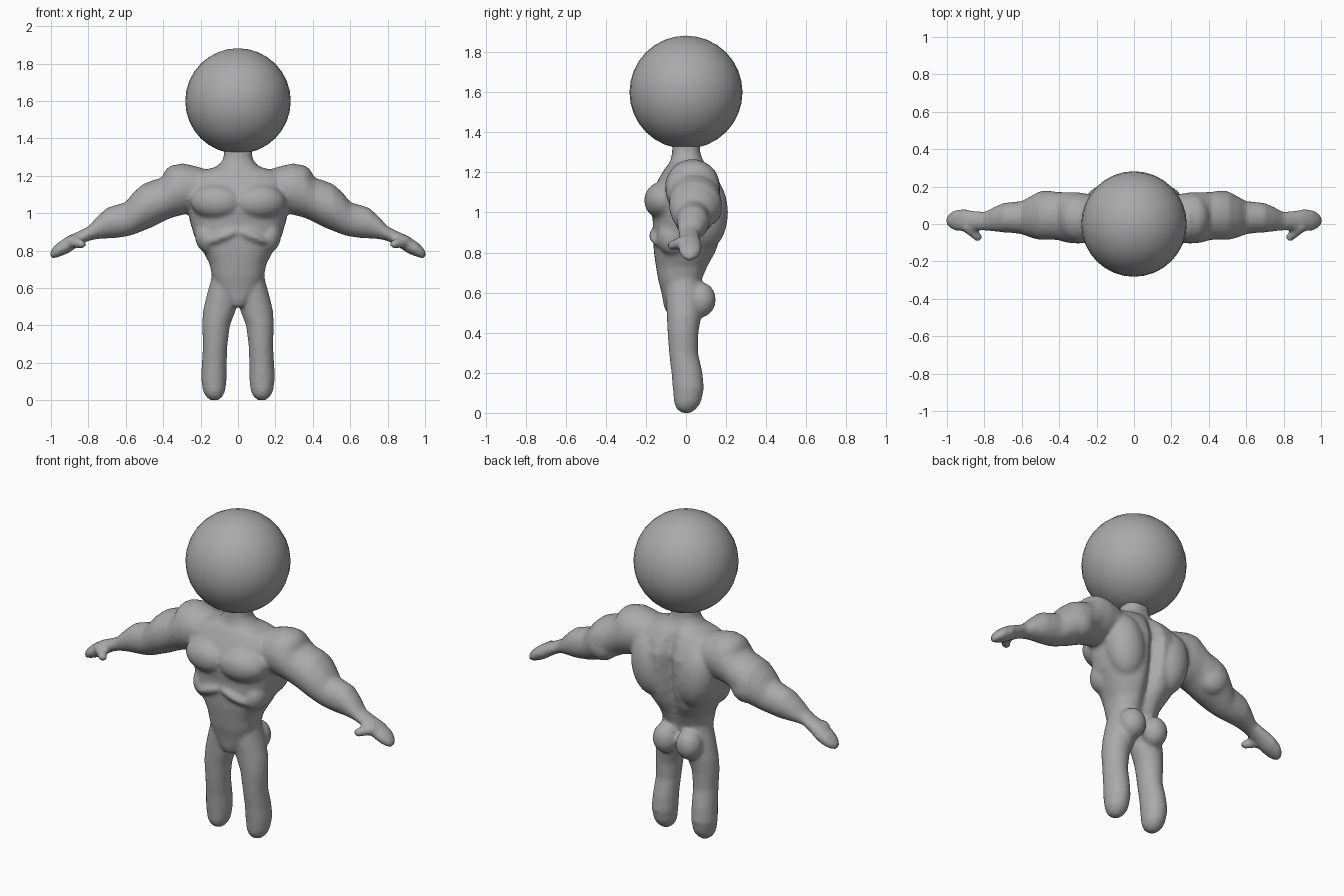
import bpy, bmesh, math
from mathutils import Matrix, Vector

skin = bpy.data.materials.new("grey_skin")
skin.diffuse_color = (0.4, 0.4, 0.4, 1)
body = bmesh.new()


def loft(rings):
    """Skin a list of closed point rings and cap both ends, facing outward."""
    vs = [[body.verts.new(p) for p in r] for r in rings]
    n = len(vs[0])
    faces = [body.faces.new((a[i], a[(i + 1) % n], b[(i + 1) % n], b[i]))
             for a, b in zip(vs, vs[1:]) for i in range(n)]
    faces += [body.faces.new(vs[0]), body.faces.new(vs[-1])]
    bmesh.ops.recalc_face_normals(body, faces=faces)


def oval(n=32, power=1.0):
    for i in range(n):
        a = math.tau * i / n
        c, s = math.cos(a), math.sin(a)
        yield math.copysign(abs(c) ** power, c), math.copysign(abs(s) ** power, s)


def blob(center, size, tilt=(0, 0, 0)):
    """Muscle ellipsoid on both sides; tilt is in degrees."""
    for s in (1, -1):
        m = Matrix.Translation((center[0] * s, center[1], center[2]))
        for axis, deg, k in zip("XYZ", tilt, (1, s, s)):
            m = m @ Matrix.Rotation(math.radians(deg * k), 4, axis)
        bmesh.ops.create_icosphere(body, subdivisions=3, radius=1,
                                   matrix=m @ Matrix.Diagonal((*size, 1)))


# Torso: z, half width, front y, back y, spine groove depth
torso = [(0.50, 0.03, -0.10, -0.02, 0), (0.54, 0.07, -0.112, 0.04, 0),
         (0.60, 0.115, -0.122, 0.07, 0.02), (0.66, 0.138, -0.138, 0.085, 0.02),
         (0.73, 0.152, -0.15, 0.115, 0.03), (0.80, 0.19, -0.16, 0.155, 0.05),
         (0.88, 0.235, -0.165, 0.18, 0.06), (0.95, 0.255, -0.165, 0.19, 0.06),
         (1.02, 0.265, -0.175, 0.195, 0.06), (1.10, 0.27, -0.17, 0.195, 0.05),
         (1.17, 0.27, -0.135, 0.165, 0.04), (1.22, 0.22, -0.105, 0.13, 0.02),
         (1.25, 0.11, -0.08, 0.09, 0), (1.29, 0.078, -0.07, 0.072, 0),
         (1.40, 0.07, -0.065, 0.065, 0)]
rings = []
for z, w, front, back, groove in torso:
    ring = []
    for c, s in oval(40, 0.85):
        x, y = c * w, (front + back) / 2 + s * (back - front) / 2
        if s > 0:
            y -= groove * math.exp(-(x / 0.035) ** 2)
        ring.append((x, y, z))
    rings.append(ring)
loft(rings)

# Legs: z, inner x, outer x, front y, back y
leg = [(0.0, 0.105, 0.15, -0.022, 0.025), (0.02, 0.082, 0.172, -0.048, 0.052),
       (0.05, 0.068, 0.188, -0.06, 0.074), (0.12, 0.06, 0.198, -0.066, 0.09),
       (0.20, 0.06, 0.193, -0.073, 0.083), (0.30, 0.056, 0.187, -0.085, 0.06),
       (0.40, 0.043, 0.192, -0.092, 0.062), (0.48, 0.012, 0.187, -0.096, 0.075),
       (0.56, 0.005, 0.168, -0.10, 0.08), (0.64, 0.01, 0.145, -0.10, 0.07),
       (0.72, 0.03, 0.13, -0.08, 0.06)]
# Arms: x, bottom z, top z, front y, back y
arm = [(0.15, 1.05, 1.23, -0.08, 0.13), (0.24, 1.01, 1.255, -0.10, 0.16),
       (0.30, 0.99, 1.268, -0.105, 0.17), (0.36, 0.975, 1.24, -0.10, 0.17),
       (0.41, 0.95, 1.19, -0.085, 0.172), (0.46, 0.925, 1.175, -0.085, 0.178),
       (0.51, 0.905, 1.155, -0.085, 0.172), (0.56, 0.885, 1.11, -0.07, 0.145),
       (0.60, 0.875, 1.06, -0.055, 0.122), (0.65, 0.868, 1.045, -0.048, 0.118),
       (0.70, 0.865, 1.03, -0.045, 0.112), (0.75, 0.862, 0.985, -0.04, 0.09),
       (0.80, 0.852, 0.93, -0.035, 0.065), (0.85, 0.825, 0.905, -0.035, 0.07),
       (0.91, 0.785, 0.878, -0.04, 0.08), (0.96, 0.765, 0.845, -0.035, 0.075),
       (0.99, 0.758, 0.815, -0.018, 0.055), (1.003, 0.768, 0.795, 0.0, 0.035)]
for s in (1, -1):
    loft([[(s * ((a + b) + c * (b - a)) / 2, ((f + k) + t * (k - f)) / 2, z)
           for c, t in oval()] for z, a, b, f, k in leg])
    loft([[(s * x, ((f + k) + c * (k - f)) / 2, ((a + b) + t * (b - a)) / 2)
           for c, t in oval()] for x, a, b, f, k in arm])

# Muscles
blob((0.115, -0.115, 1.06), (0.14, 0.093, 0.095), (8, 0, 8))      # chest
blob((0.15, 0.10, 1.00), (0.115, 0.11, 0.19), (0, 8, 0))          # upper back
blob((0.31, 0.035, 1.15), (0.095, 0.13, 0.115), (0, 25, 0))       # shoulder
blob((0.075, 0.075, 0.565), (0.075, 0.074, 0.088))                # buttock
blob((0.085, -0.125, 0.875), (0.105, 0.058, 0.032), (0, 22, 14))  # rib arch
blob((0.16, -0.06, 0.87), (0.07, 0.085, 0.09), (0, 15, 0))        # side ribs
blob((0.47, 0.10, 1.02), (0.09, 0.08, 0.09), (0, 25, 0))          # upper arm

# Thumbs
for i in range(6):
    t = i / 5
    blob(Vector((0.89, -0.015, 0.85)).lerp(Vector((0.835, -0.07, 0.835)), t),
         [0.034 - 0.010 * t] * 3)

mesh = bpy.data.meshes.new("body")
body.to_mesh(mesh)
body.free()
mesh.materials.append(skin)
body_obj = bpy.data.objects.new("body", mesh)
bpy.context.collection.objects.link(body_obj)
# Fuse the parts into one soft skin
fuse = body_obj.modifiers.new("fuse", "REMESH")
fuse.mode = "VOXEL"
fuse.voxel_size = 0.011
fuse.use_smooth_shade = True
soften = body_obj.modifiers.new("soften", "SMOOTH")
soften.factor = 0.5
soften.iterations = 8

# Head
bpy.ops.mesh.primitive_uv_sphere_add(segments=32, ring_count=16, radius=0.282,
                                     location=(0, 0, 1.6))
head = bpy.context.object
head.name = "head"
head.data.materials.append(skin)
bpy.ops.object.shade_smooth()
